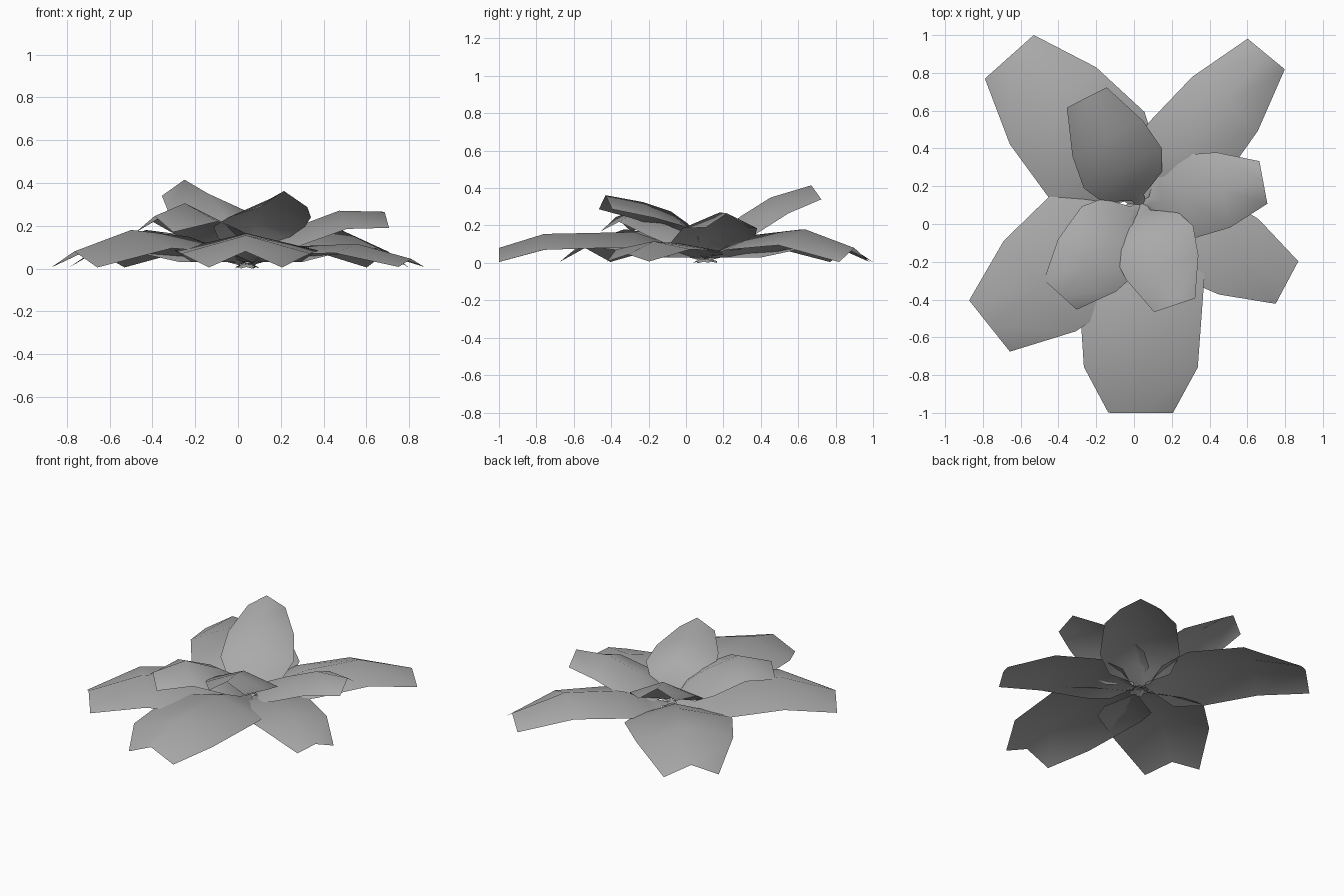
import bpy
import bmesh
from mathutils import Vector

cube = bpy.data.objects.get("Cube")
if cube:
    bpy.data.objects.remove(cube, do_unlink=True)

# One plain grey for the whole plant
grey = bpy.data.materials.new("leaf_grey")
grey.use_nodes = True
colour = (0.4, 0.4, 0.4, 1)
grey.diffuse_color = colour
grey.node_tree.nodes["Principled BSDF"].inputs["Base Color"].default_value = colour

CROWN = Vector((0.04, 0.1))                 # where all leaves meet
WIDTHS = (0.07, 0.16, 0.76, 1, 0.9, 0.51)   # half width, stem to tip
DROPS = (0.01, 0.02, 0.07, 0.08, 0.085, 0.075)  # edge below the midrib


def leaf(name, tip, half, ridge, bend=0.67, fold=1.0):
    """Narrow stem and a blade folded along its midrib, from crown to tip."""
    run = Vector(tip) - CROWN
    side = Vector((-run.y, run.x)).normalized()
    bm = bmesh.new()
    rows = []
    for f, w, drop, z in zip((-0.06, 0.07, 0.17, 0.34, bend, 1), WIDTHS, DROPS, ridge):
        mid = CROWN + run * f
        row = []
        for s in (1, 0, -1):
            p = mid + side * s * w * half
            row.append(bm.verts.new((p.x, p.y, z - abs(s) * drop * fold)))
        rows.append(row)
    for a, b in zip(rows, rows[1:]):
        for i in range(2):
            bm.faces.new((a[i], b[i], b[i + 1], a[i + 1]))
    bm.normal_update()
    for face in bm.faces:
        face.smooth = True
    mesh = bpy.data.meshes.new(name)
    bm.to_mesh(mesh)
    bm.free()
    mesh.materials.append(grey)
    bpy.context.collection.objects.link(bpy.data.objects.new(name, mesh))


# Lower ring of long drooping leaves
LOW = (0.01, 0.05, 0.1, 0.15, 0.18, 0.08)
leaf("lower_leaf_back_right", (-0.66, 0.885), 0.34, LOW)
leaf("lower_leaf_front_right", (-0.765, -0.54), 0.34, LOW)
leaf("lower_leaf_front", (0.035, -1), 0.335, (0.01, 0.05, 0.1, 0.165, 0.155, 0.08), 0.78)
leaf("lower_leaf_left", (0.81, -0.31), 0.25, (0.01, 0.04, 0.08, 0.105, 0.115, 0.045), fold=0.5)
leaf("lower_leaf_back_left", (0.7, 0.9), 0.25, LOW)

# Upper ring of shorter raised leaves
leaf("upper_leaf_back", (-0.25, 0.67), 0.232, (0.03, 0.09, 0.17, 0.25, 0.35, 0.415), 0.62)
leaf("upper_leaf_front", (0.215, -0.43), 0.225, (0.03, 0.11, 0.21, 0.275, 0.325, 0.362), 0.62)
leaf("upper_leaf_front_right", (-0.39, -0.375), 0.23, (0.03, 0.09, 0.17, 0.23, 0.305, 0.245))
leaf("upper_leaf_left", (0.685, 0.22), 0.225, (0.03, 0.08, 0.14, 0.19, 0.27, 0.265))
